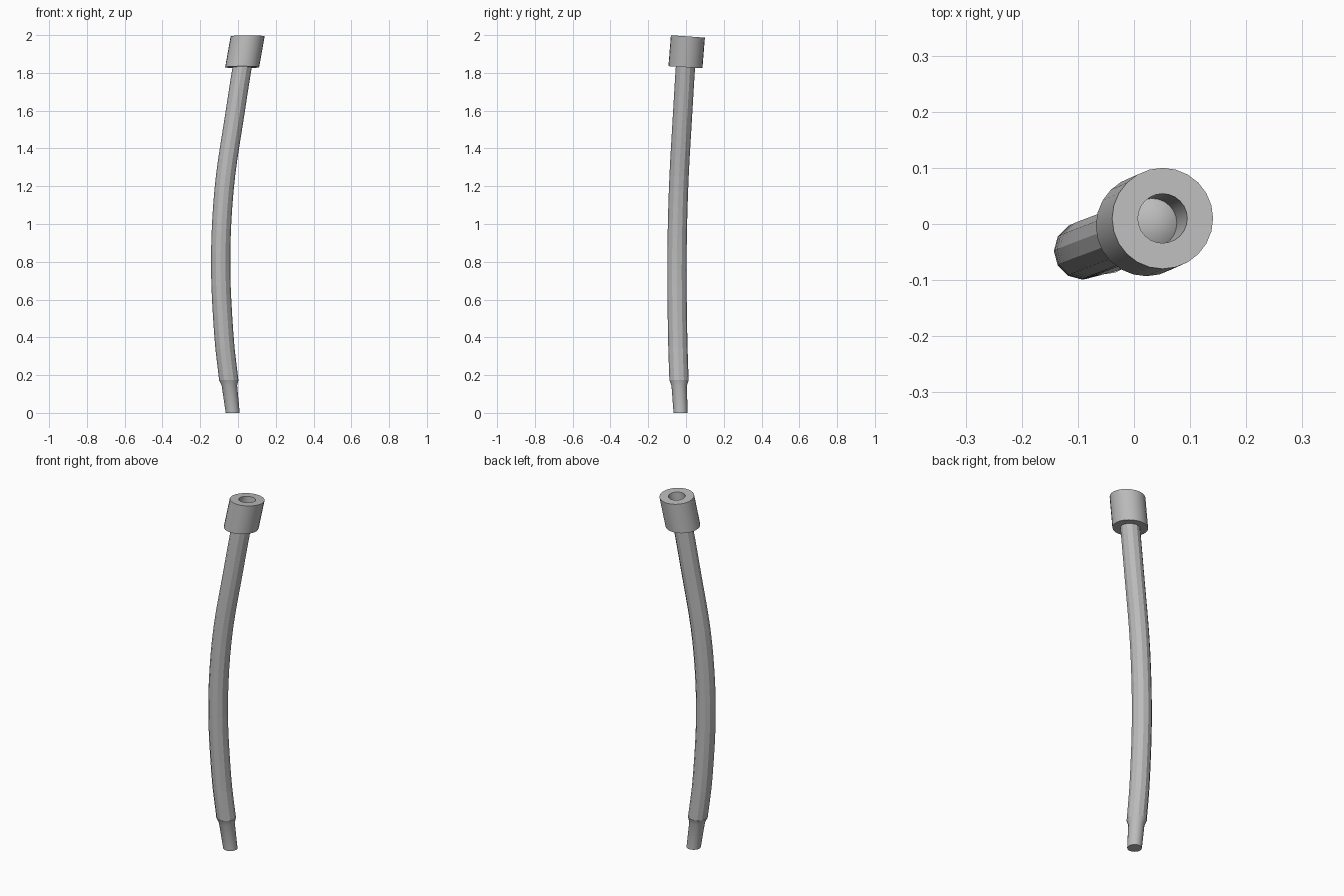
import bpy, bmesh, math
from mathutils import Vector

if "Cube" in bpy.data.objects:
    bpy.data.objects.remove(bpy.data.objects["Cube"], do_unlink=True)

grey = bpy.data.materials.new("plain grey")
grey.use_nodes = True
COLOUR = (0.5, 0.5, 0.5, 1)
grey.diffuse_color = COLOUR
grey.node_tree.nodes["Principled BSDF"].inputs["Base Color"].default_value = COLOUR

# Centreline of the bent tube
KNOTS = [Vector(p) for p in [
    (-.028, -.029, 0), (-.049, -.037, .175), (-.074, -.044, .4), (-.092, -.048, .8),
    (-.072, -.039, 1.2), (-.014, -.017, 1.6), (.022, -.003, 1.83), (.051, .01, 1.993)]]


def centre(z):
    """Smooth centreline point at a given height."""
    i = max(k for k in range(len(KNOTS) - 1) if k == 0 or KNOTS[k].z <= z)

    def slope(k):
        a, b = KNOTS[max(k - 1, 0)], KNOTS[min(k + 1, len(KNOTS) - 1)]
        return (b - a) / (b.z - a.z)
    a, b = KNOTS[i], KNOTS[i + 1]
    h = b.z - a.z
    t = (z - a.z) / h
    p = (a * (2*t**3 - 3*t**2 + 1) + slope(i) * h * (t**3 - 2*t**2 + t)
         + b * (3*t**2 - 2*t**3) + slope(i + 1) * h * (t**3 - t**2))
    p.z = z
    return p


def sweep(name, profile, sides, smooth):
    """Loft (height, radius) rings along the centreline; radius 0 makes a tip."""
    bm = bmesh.new()
    rings = []
    for z, r in profile:
        c = centre(z)
        lean = 0.07 * max(0, (z - .8) / 1.2)
        n = sides if r else 1
        ring = []
        for k in range(n):
            a = math.tau * k / n
            dx, dy = r * math.cos(a), r * math.sin(a)
            ring.append(bm.verts.new(c + Vector((dx, dy, -lean * dy))))
        rings.append(ring)
    for low, high in zip(rings, rings[1:]):
        for k in range(sides):
            j = (k + 1) % sides
            if len(high) == 1:
                bm.faces.new((low[k], low[j], high[0]))
            else:
                bm.faces.new((low[k], low[j], high[j], high[k]))
    bm.faces.new(rings[0][::-1])
    if len(rings[-1]) > 1:
        bm.faces.new(rings[-1])
    bmesh.ops.recalc_face_normals(bm, faces=bm.faces)
    mesh = bpy.data.meshes.new(name)
    bm.to_mesh(mesh)
    bm.free()
    mesh.materials.append(grey)
    ob = bpy.data.objects.new(name, mesh)
    bpy.context.collection.objects.link(ob)
    if smooth:
        bpy.ops.object.select_all(action='DESELECT')
        ob.select_set(True)
        bpy.context.view_layer.objects.active = ob
        bpy.ops.object.shade_smooth_by_angle(angle=math.radians(35))
    return ob


# Narrow spigot and flared shoulder
sweep("spigot", [(0, .037), (.145, .041), (.175, .052)], 20, True)

# Long faceted tube
SEGMENTS = 20
START, END = .175, 1.84
sweep("tube", [(START + (END - START) * i / SEGMENTS, .051)
               for i in range(SEGMENTS + 1)], 12, False)

# Collar with a blind hole and a raised conical floor
sweep("collar", [(1.83, .09), (1.993, .09), (1.993, .044),
                 (1.89, .044), (1.92, 0)], 24, True)
